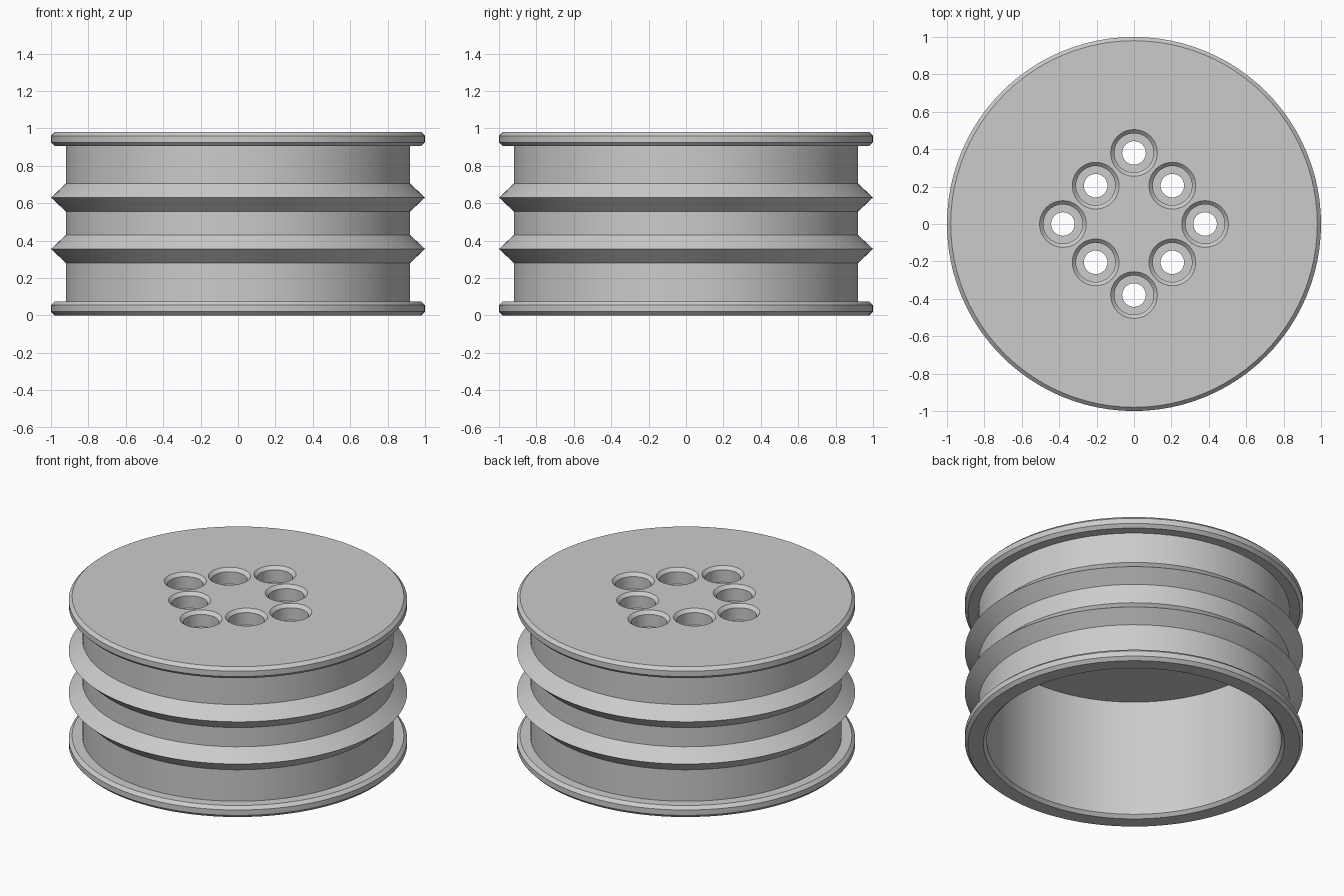
import bpy, bmesh, math
from mathutils import Vector

cube = bpy.data.objects.get("Cube")
if cube:
    bpy.data.objects.remove(cube, do_unlink=True)

grey = bpy.data.materials.new("plain grey")
grey.use_nodes = True
colour = (0.6, 0.6, 0.6, 1)
grey.diffuse_color = colour
grey.node_tree.nodes["Principled BSDF"].inputs["Base Color"].default_value = colour


def lathe(name, profile, centres, steps):
    """Spin an (r, z) profile around a vertical axis at every centre."""
    bm = bmesh.new()
    for cx, cy in centres:
        verts = [bm.verts.new((cx + r, cy, z)) for r, z in profile]
        edges = [bm.edges.new(pair) for pair in zip(verts, verts[1:])]
        bmesh.ops.spin(bm, geom=verts + edges, cent=(cx, cy, 0), axis=(0, 0, 1),
                       angle=math.tau, steps=steps)
    bmesh.ops.remove_doubles(bm, verts=bm.verts, dist=0.0005)
    bmesh.ops.recalc_face_normals(bm, faces=bm.faces)
    mesh = bpy.data.meshes.new(name)
    bm.to_mesh(mesh)
    bm.free()
    mesh.materials.append(grey)
    obj = bpy.data.objects.new(name, mesh)
    bpy.context.collection.objects.link(obj)
    return obj


HEIGHT, WALL, BORE, CEILING = 0.98, 0.92, 0.87, 0.785
BEVEL, FLANGE = 0.02, 0.075


def flange(z):
    """Chamfered rim between z and z + FLANGE."""
    top = z + FLANGE
    return [(1 - BEVEL, z), (1, z + BEVEL), (1, top - BEVEL), (1 - BEVEL, top)]


def ridge(z):
    """Pointed rib centred on z."""
    return [(WALL, z - 0.075), (1, z), (WALL, z + 0.075)]


# Hollow drum: bore, lower flange, two ribs, upper flange, top plate
profile = ([(0, CEILING), (BORE, CEILING), (BORE, BEVEL), (BORE + BEVEL, 0)]
           + flange(0) + [(WALL, FLANGE)]
           + ridge(0.355) + ridge(0.63)
           + [(WALL, HEIGHT - FLANGE)] + flange(HEIGHT - FLANGE)
           + [(0, HEIGHT)])
drum = lathe("ribbed_drum", profile, [(0, 0)], 96)

# Eight stepped bolt holes on a diamond
centres = []
for i in range(8):
    radius = 0.38 if i % 2 == 0 else 0.29
    angle = i * math.tau / 8
    centres.append((radius * math.cos(angle), radius * math.sin(angle)))
step = HEIGHT - 0.1
hole = [(0, 0.7), (0.063, 0.7), (0.063, step), (0.105, step),
        (0.105, HEIGHT - BEVEL), (0.125, HEIGHT), (0.125, 1.1), (0, 1.1)]
cutter = lathe("bolt_hole_cutter", hole, centres, 40)
cutter.hide_render = True

bpy.context.view_layer.objects.active = drum
drum.select_set(True)
cut = drum.modifiers.new("bolt holes", "BOOLEAN")
cut.operation = "DIFFERENCE"
cut.solver = "EXACT"
cut.object = cutter
bpy.ops.object.modifier_apply(modifier=cut.name)
bpy.data.objects.remove(cutter, do_unlink=True)

bpy.ops.object.shade_smooth_by_angle(angle=math.radians(25))
